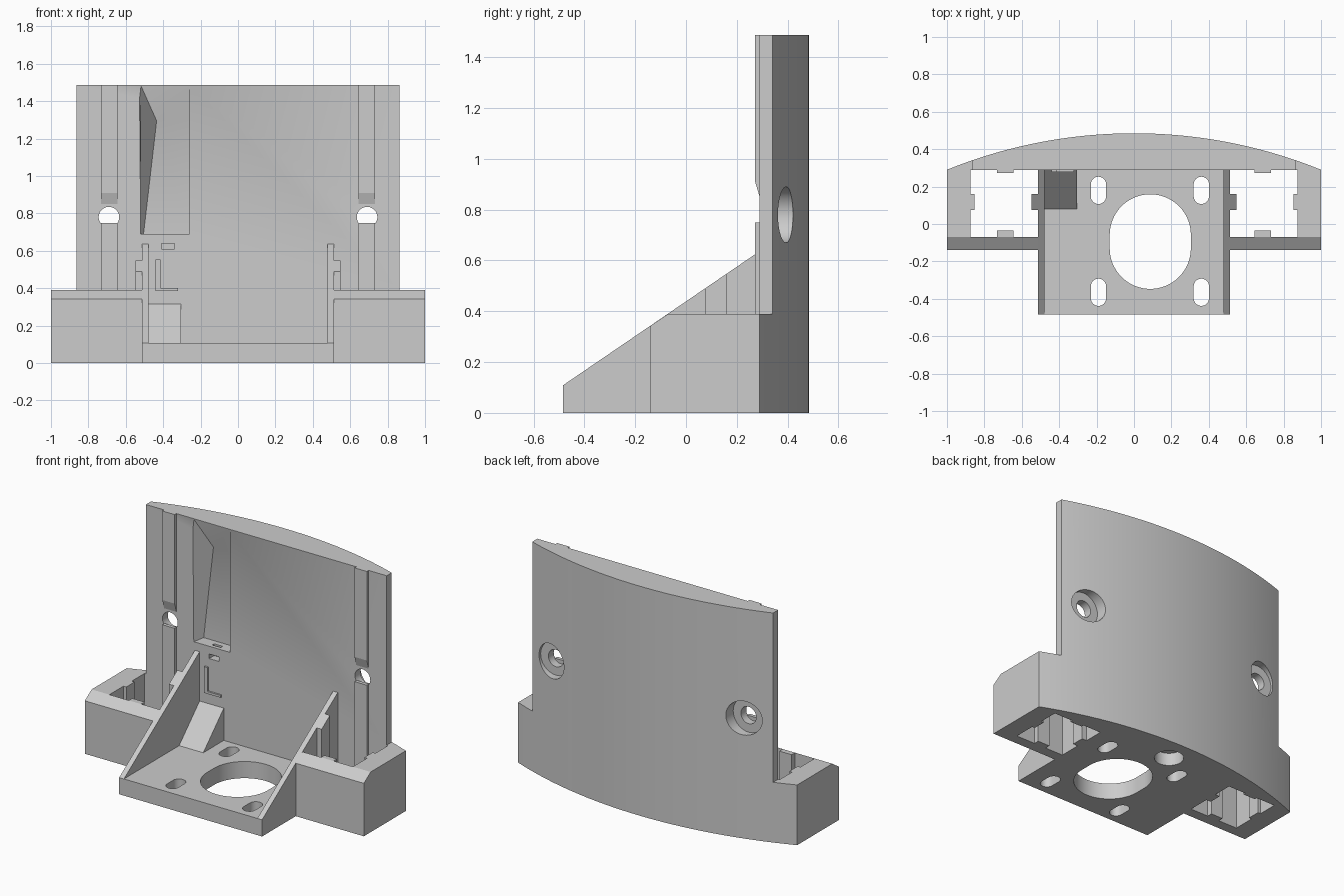
import bpy, bmesh, math

cube = bpy.data.objects.get("Cube")
if cube:
    bpy.data.objects.remove(cube)

grey = bpy.data.materials.new("light grey")
grey.use_nodes = True
colour = (0.604, 0.604, 0.604, 1)
grey.diffuse_color = colour
grey.node_tree.nodes["Principled BSDF"].inputs["Base Color"].default_value = colour


def finish(name, bm):
    bmesh.ops.recalc_face_normals(bm, faces=bm.faces)
    mesh = bpy.data.meshes.new(name)
    bm.to_mesh(mesh)
    bm.free()
    mesh.materials.append(grey)
    ob = bpy.data.objects.new(name, mesh)
    bpy.context.collection.objects.link(ob)
    return ob


def loft(name, ring_a, ring_b):
    """Solid between two matching outlines."""
    bm = bmesh.new()
    a = [bm.verts.new(p) for p in ring_a]
    b = [bm.verts.new(p) for p in ring_b]
    bm.faces.new(a)
    bm.faces.new(b[::-1])
    for i in range(len(a)):
        j = (i + 1) % len(a)
        bm.faces.new((a[i], a[j], b[j], b[i]))
    return finish(name, bm)


def prism(name, axis, points, lo, hi):
    """Extrude a 2D outline along x, y or z."""
    def place(p, d):
        v = list(p)
        v.insert("xyz".index(axis), d)
        return v
    return loft(name, [place(p, lo) for p in points], [place(p, hi) for p in points])


def box(name, x, y, z):
    return prism(name, "z", [(x[0], y[0]), (x[1], y[0]), (x[1], y[1]), (x[0], y[1])], *z)


def circle(cx, cy, r, n=48):
    return [(cx + r * math.cos(math.tau * i / n), cy + r * math.sin(math.tau * i / n))
            for i in range(n)]


def slot(cx, cy, r, half, n=13):
    """Round-ended outline, long in its second direction."""
    ends = []
    for k, shift in ((0, half - r), (1, r - half)):
        for i in range(n):
            t = math.pi * (k + i / (n - 1))
            ends.append((cx + r * math.cos(t), cy + shift + r * math.sin(t)))
    return ends


def cut(ob, cutters):
    for c in cutters:
        mod = ob.modifiers.new("cut", "BOOLEAN")
        mod.operation, mod.solver, mod.object = "DIFFERENCE", "EXACT", c
    bpy.context.view_layer.update()
    deps = bpy.context.evaluated_depsgraph_get()
    mesh = bpy.data.meshes.new_from_object(ob.evaluated_get(deps))
    ob.modifiers.clear()
    ob.data = mesh
    for c in cutters:
        bpy.data.objects.remove(c)


def slope(y):
    return 0.108 + (y + 0.485) * 0.682


FRONT, BACK = -0.485, 0.485
FACE = 0.29            # front face of the back plate
BULGE = BACK - FACE
RADIUS = (1 + BULGE ** 2) / (2 * BULGE)

# Curved back plate: an arc closed by its flat front
arc = []
for i in range(65):
    x = 1 - i / 32
    arc.append((x, BACK - RADIUS + math.sqrt(RADIUS ** 2 - x * x)))
plate = prism("back_plate", "z", arc, 0, 1.487)
cutters = []
for s in (1, -1):
    cutters += [
        box("shoulder_cut", sorted((s * 0.863, s * 1.2)), (0, 0.6), (0.39, 1.6)),
        prism("screw_hole", "y", circle(s * 0.69, 0.78, 0.055), 0.2, 0.6),
        prism("counterbore", "y", circle(s * 0.69, 0.78, 0.11), 0.345, 0.6),
    ]
# Tapered cable recess, open to the front
recess_front = [(-0.522, 0.28, 0.69), (-0.26, 0.28, 0.69),
                (-0.26, 0.28, 1.506), (-0.529, 0.28, 1.506)]
recess_rear = [(-0.505, 0.37, 0.69), (-0.26, 0.37, 0.69),
               (-0.26, 0.37, 1.295), (-0.435, 0.37, 1.295)]
cutters += [
    loft("recess", recess_front, recess_rear),
    box("tie_hole", (-0.41, -0.34), (0.25, 0.34), (0.61, 0.64)),
    box("tie_shaft", (-0.405, -0.345), (0.315, 0.335), (0.62, 0.72)),
    prism("foot_socket", "z", circle(-0.01, 0.32, 0.09), -0.1, 0.085),
]
cut(plate, cutters)

# Floor with shaft opening and adjustment slots
floor = box("floor_plate", (-0.513, 0.51), (FRONT, FACE), (0, 0.108))
cutters = [prism("shaft_opening", "z", slot(0.087, -0.094, 0.217, 0.253, 33), -0.1, 0.2),
           prism("foot_socket", "z", circle(-0.01, 0.32, 0.09), -0.1, 0.085)]
for x in (-0.19, 0.36):
    for y in (-0.365, 0.18):
        cutters.append(prism("slot", "z", slot(x, y, 0.041, 0.073), -0.1, 0.2))
cut(floor, cutters)

# Mirrored side parts
for s, side in ((1, "left"), (-1, "right")):
    def span(a, b):
        return sorted((s * a, s * b))

    prism(side + "_gusset", "x",
          [(FRONT, 0), (FACE, 0), (FACE, slope(FACE)), (FRONT, slope(FRONT))],
          *span(0.478, 0.512))
    socket = prism(side + "_side_socket", "x",
                   [(-0.14, 0), (FACE, 0), (FACE, 0.39), (-0.07, 0.39), (-0.14, 0.343)],
                   *span(0.505, 1))
    cut(socket, [box("socket_cut", span(0.4, 0.873), (-0.07, 0.4), (-0.1, 0.5))])

    # Guide ribs inside the socket
    prism(side + "_inner_rib", "x",
          [(0.075, 0), (0.16, 0), (0.16, slope(0.16)), (0.075, slope(0.075))],
          *span(0.505, 0.547))
    box(side + "_outer_rib", span(0.853, 0.873), (0.075, 0.16), (0, 0.39))
    box(side + "_front_rib", span(0.645, 0.733), (-0.07, -0.035), (0, 0.39))
    box(side + "_lower_rail", span(0.645, 0.733), (0.272, 0.295), (0, 0.75))
    prism(side + "_upper_rail", "x",
          [(0.295, 0.85), (FACE, 0.85), (0.272, 0.91), (0.272, 1.487), (0.295, 1.487)],
          *span(0.645, 0.733))

# Wedge and small raised angle mark on the plate
prism("corner_wedge", "x", [(0.08, 0.1), (FACE, 0.1), (FACE, 0.317), (0.08, 0.108)],
      -0.482, -0.305)
prism("angle_ridge", "y",
      [(-0.44, 0.385), (-0.32, 0.385), (-0.32, 0.4), (-0.415, 0.4),
       (-0.415, 0.555), (-0.44, 0.555)], 0.278, 0.295)

# Smooth only the curved faces
for ob in (plate, floor):
    bpy.ops.object.select_all(action="DESELECT")
    ob.select_set(True)
    bpy.context.view_layer.objects.active = ob
    bpy.ops.object.shade_smooth_by_angle(angle=math.radians(25))
